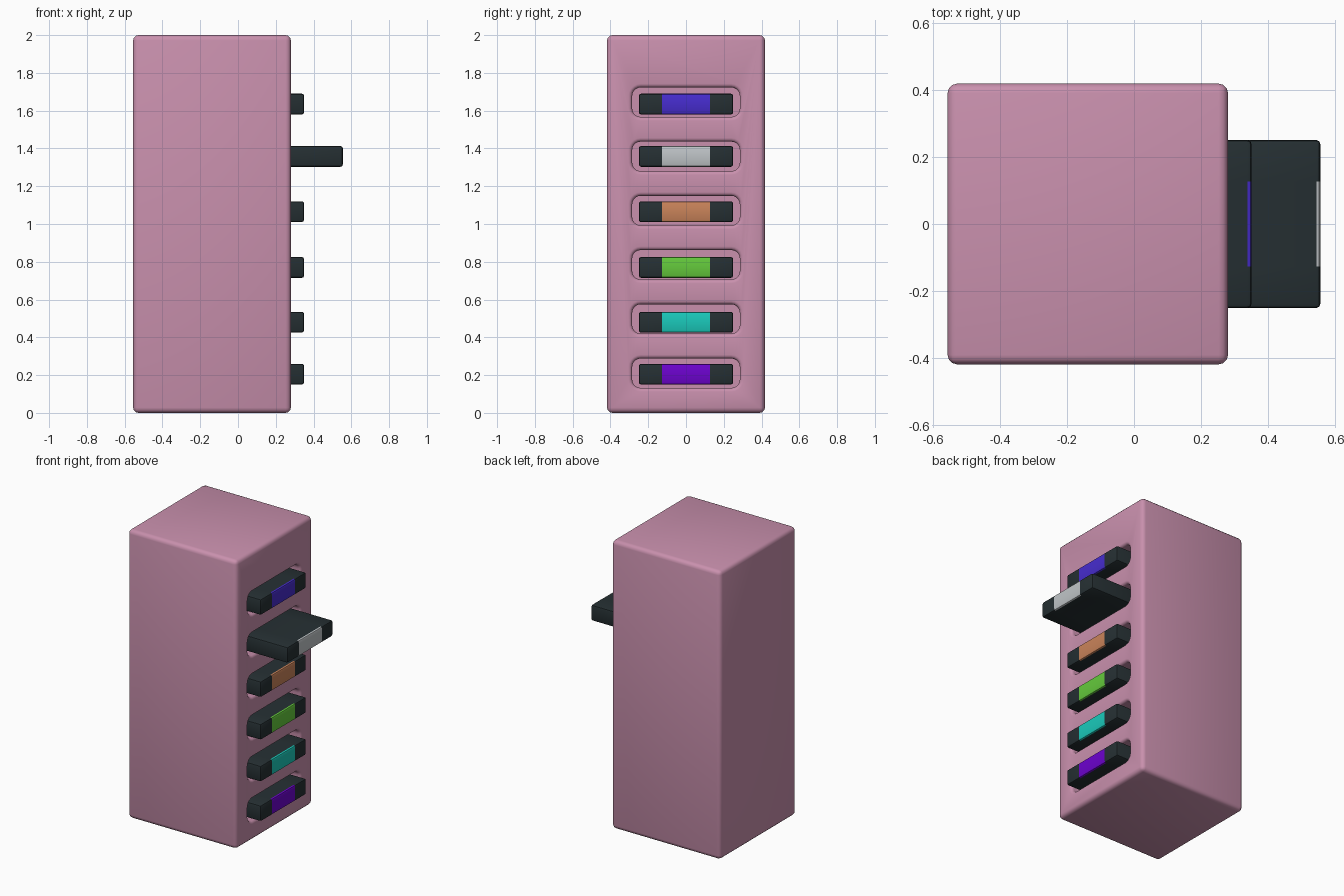
import bpy, bmesh, math
from mathutils import Vector

if "Cube" in bpy.data.objects:
    bpy.data.objects.remove(bpy.data.objects["Cube"])


def material(name, rgb):
    m = bpy.data.materials.new(name)
    m.diffuse_color = [(c / 255) ** 2.2 for c in rgb] + [1]
    m.use_nodes = True
    m.node_tree.nodes["Principled BSDF"].inputs["Base Color"].default_value = m.diffuse_color
    return m


def make_object(name, bm, *mats):
    bmesh.ops.recalc_face_normals(bm, faces=bm.faces[:])
    mesh = bpy.data.meshes.new(name)
    bm.to_mesh(mesh)
    bm.free()
    ob = bpy.data.objects.new(name, mesh)
    bpy.context.collection.objects.link(ob)
    for m in mats:
        mesh.materials.append(m)
    return ob


def smooth(ob):
    bpy.ops.object.select_all(action='DESELECT')
    ob.select_set(True)
    bpy.context.view_layer.objects.active = ob
    bpy.ops.object.shade_smooth_by_angle(angle=math.radians(35))


def rounded_box(lo, hi, radius, segments):
    bm = bmesh.new()
    bmesh.ops.create_cube(bm, size=1)
    lo, hi = Vector(lo), Vector(hi)
    for v in bm.verts:
        v.co = Vector(((a + b) / 2 + c * (b - a) for a, b, c in zip(lo, hi, v.co)))
    bmesh.ops.bevel(bm, geom=bm.edges[:], offset=radius, segments=segments,
                    profile=0.5, affect='EDGES')
    return bm


def add_slot(bm, cz):
    """Rounded-rectangle slot with a flared mouth on the +x face."""
    hw, hh, r, flare = 0.285, 0.078, 0.045, 0.02
    stations = [(-0.25, 0)]
    for k in range(5):
        t = k / 4 * math.pi / 2
        stations.append((FACE_X - flare + flare * math.sin(t), flare * (1 - math.cos(t))))
    stations.append((FACE_X + 0.03, flare))
    rings = []
    for x, off in stations:
        ring = []
        for q, (sy, sz) in enumerate([(1, 1), (-1, 1), (-1, -1), (1, -1)]):
            for k in range(6):
                a = (q + k / 5) * math.pi / 2
                ring.append(bm.verts.new((x, sy * (hw - r) + (r + off) * math.cos(a),
                                          cz + sz * (hh - r) + (r + off) * math.sin(a))))
        rings.append(ring)
    n = len(rings[0])
    for a, b in zip(rings, rings[1:]):
        for i in range(n):
            j = (i + 1) % n
            bm.faces.new((a[i], a[j], b[j], b[i]))
    bm.faces.new(rings[0])
    bm.faces.new(rings[-1])


FACE_X = 0.28
pink = material("pink_plastic", (200, 143, 172))
dark = material("dark_plastic", (42, 51, 54))

# Tower housing
housing = make_object("housing", rounded_box((-0.555, -0.418, 0), (FACE_X, 0.418, 2), 0.028, 3), pink)

# Slots cut into the right side
bm = bmesh.new()
for i in range(6):
    add_slot(bm, 1.645 - 0.287 * i)
cutter = make_object("slot_cutter", bm, pink)
cutter.hide_render = True
mod = housing.modifiers.new("slots", 'BOOLEAN')
mod.object = cutter
mod.operation = 'DIFFERENCE'
mod.solver = 'EXACT'
bpy.context.view_layer.objects.active = housing
bpy.ops.object.modifier_apply(modifier=mod.name)
bpy.data.objects.remove(cutter)
smooth(housing)

# Cartridges with a coloured label band on the end: name, centre height, end x, colour
cartridges = [
    ("blue", 1.635, 0.35, (72, 48, 205)),
    ("silver", 1.358, 0.555, (190, 195, 198)),
    ("orange", 1.065, 0.35, (200, 130, 90)),
    ("green", 0.77, 0.35, (100, 200, 62)),
    ("teal", 0.48, 0.35, (32, 200, 185)),
    ("purple", 0.205, 0.35, (108, 10, 205)),
]
for name, z, end, rgb in cartridges:
    bm = rounded_box((end - 0.5, -0.25, z - 0.055), (end, 0.25, z + 0.055), 0.012, 2)
    for y in (-0.127, 0.127):
        bmesh.ops.bisect_plane(bm, geom=bm.verts[:] + bm.edges[:] + bm.faces[:],
                               plane_co=(0, y, 0), plane_no=(0, 1, 0))
    for f in bm.faces:
        c = f.calc_center_median()
        if abs(c.y) < 0.127 and c.x > end - 0.0125:
            f.material_index = 1
    smooth(make_object(name + "_cartridge", bm, dark, material(name + "_label", rgb)))
